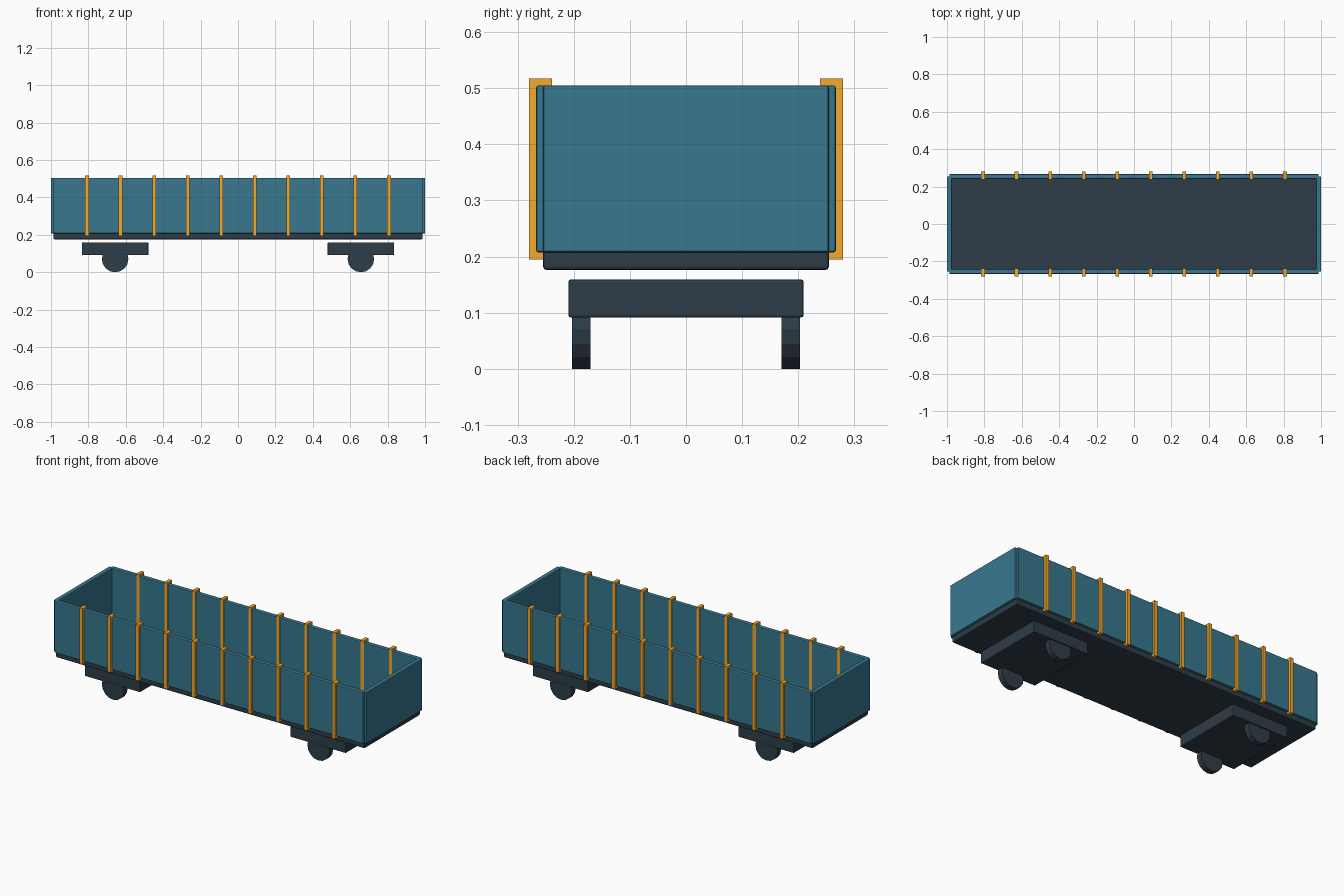
import bpy, math

if "Cube" in bpy.data.objects:
    bpy.data.objects.remove(bpy.data.objects["Cube"])


def material(name, rgb):
    m = bpy.data.materials.new(name)
    m.diffuse_color = (*rgb, 1)
    m.use_nodes = True
    m.node_tree.nodes["Principled BSDF"].inputs["Base Color"].default_value = m.diffuse_color
    return m


DARK = material("dark_steel", (0.027, 0.047, 0.065))
BLUE = material("blue_paint", (0.038, 0.185, 0.27))
GOLD = material("ochre_paint", (0.92, 0.40, 0.025))


def box(name, x, y, z, mat, bevel=0.0):
    """Box from (min, max) ranges, with optional rounded edges."""
    bpy.ops.mesh.primitive_cube_add(size=1, location=[sum(r) / 2 for r in (x, y, z)])
    ob = bpy.context.object
    ob.name = name
    ob.scale = [r[1] - r[0] for r in (x, y, z)]
    bpy.ops.object.transform_apply(location=False, rotation=False, scale=True)
    ob.data.materials.append(mat)
    if bevel:
        b = ob.modifiers.new("bevel", 'BEVEL')
        b.width, b.segments = bevel, 2
    return ob


def span(centre, half):
    return (centre - half, centre + half)


# Floor, its top standing a little above the lower wall edges
box("floor", (-0.987, 0.987), (-0.2545, 0.2545), (0.176, 0.228), DARK, 0.006)

for s, side, end in ((-1, "front", "left"), (1, "back", "right")):
    # Long side and end walls, centred on the floor edges
    box(f"{side}_wall", (-0.987, 0.987), span(s * 0.2541, 0.0129), (0.2075, 0.505), BLUE, 0.004)
    box(f"{end}_end_wall", span(s * 0.9871, 0.0129), (-0.2545, 0.2545), (0.2075, 0.505), BLUE, 0.004)

    # Upright ribs wrapping each side wall
    for i in range(10):
        box(f"{side}_rib_{i + 1}", span(-0.807 + 0.1793 * i, 0.01),
            span(s * 0.2593, 0.0207), (0.195, 0.517), GOLD)

    # Bogie block with a wheel on each side
    box(f"{end}_bogie", span(s * 0.657, 0.178), (-0.2095, 0.2095), (0.0915, 0.159), DARK, 0.004)
    for w, wheel_side in ((-1, "front"), (1, "back")):
        bpy.ops.mesh.primitive_cylinder_add(
            vertices=16, radius=0.071, depth=0.033,
            location=(s * 0.657, w * 0.187, 0.071), rotation=(math.pi / 2, 0, 0))
        wheel = bpy.context.object
        wheel.name = f"{end}_{wheel_side}_wheel"
        wheel.data.materials.append(DARK)
